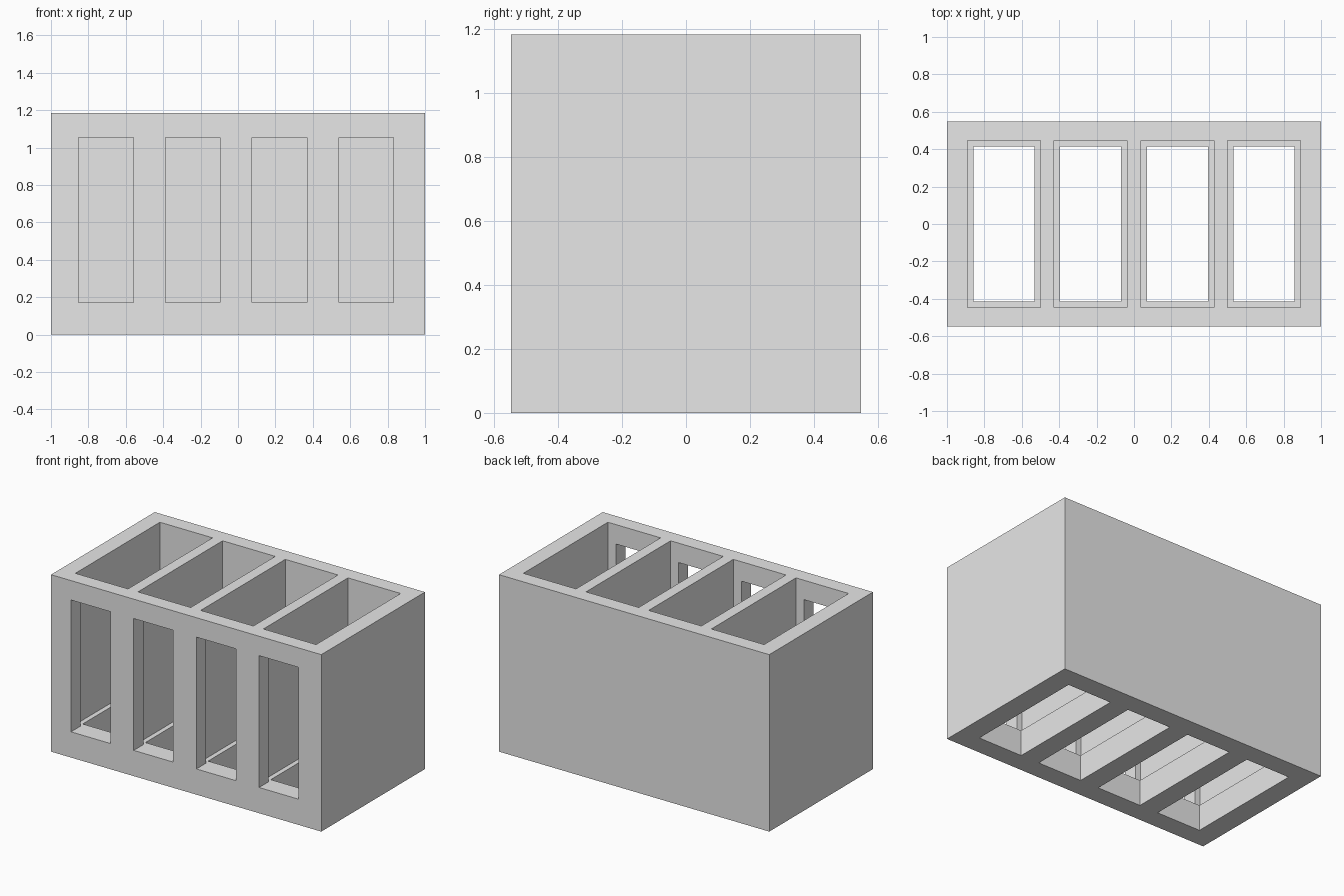
import bpy
import bmesh
from mathutils import Matrix, Vector

if "Cube" in bpy.data.objects:
    bpy.data.objects.remove(bpy.data.objects["Cube"], do_unlink=True)

WIDTH, DEPTH, HEIGHT = 2.0, 1.096, 1.184
PITCH = 0.464
LEDGE = 0.172
CENTRES = [(i - 1.5) * PITCH for i in range(4)]

grey = bpy.data.materials.new("plain grey")
grey.use_nodes = True
grey.diffuse_color = (0.8, 0.8, 0.8, 1)
grey.node_tree.nodes["Principled BSDF"].inputs["Base Color"].default_value = grey.diffuse_color


def boxes(name, extents):
    """One object holding a box for each (low corner, high corner) pair."""
    bm = bmesh.new()
    for low, high in extents:
        low, high = Vector(low), Vector(high)
        place = Matrix.Translation((low + high) / 2) @ Matrix.Diagonal((*(high - low), 1))
        bmesh.ops.create_cube(bm, size=1, matrix=place)
    mesh = bpy.data.meshes.new(name)
    bm.to_mesh(mesh)
    bm.free()
    mesh.materials.append(grey)
    obj = bpy.data.objects.new(name, mesh)
    bpy.context.collection.objects.link(obj)
    return obj


def row(half_x, y_range, z_range, shift=0):
    """Four equal box extents, one per compartment."""
    return [((x + shift - half_x, y_range[0], z_range[0]),
             (x + shift + half_x, y_range[1], z_range[1])) for x in CENTRES]


def cut(target, name, extents):
    cutter = boxes(name, extents)
    cutter.hide_render = True
    mod = target.modifiers.new(name, 'BOOLEAN')
    mod.operation = 'DIFFERENCE'
    mod.solver = 'EXACT'
    mod.object = cutter
    bpy.context.view_layer.objects.active = target
    bpy.ops.object.modifier_apply(modifier=mod.name)
    bpy.data.objects.remove(cutter, do_unlink=True)


# Solid outer block
holder = boxes("holder_body", [((-WIDTH / 2, -DEPTH / 2, 0), (WIDTH / 2, DEPTH / 2, HEIGHT))])

# Open compartments, narrower floor openings that leave a ledge, front windows
cut(holder, "compartments", row(0.195, (-0.447, 0.447), (LEDGE, HEIGHT + 0.1)))
cut(holder, "floor_openings", row(0.163, (-0.415, 0.415), (-0.1, LEDGE + 0.1)))
cut(holder, "front_windows", row(0.146, (-0.7, -0.3), (LEDGE, 1.054), shift=-0.01))
